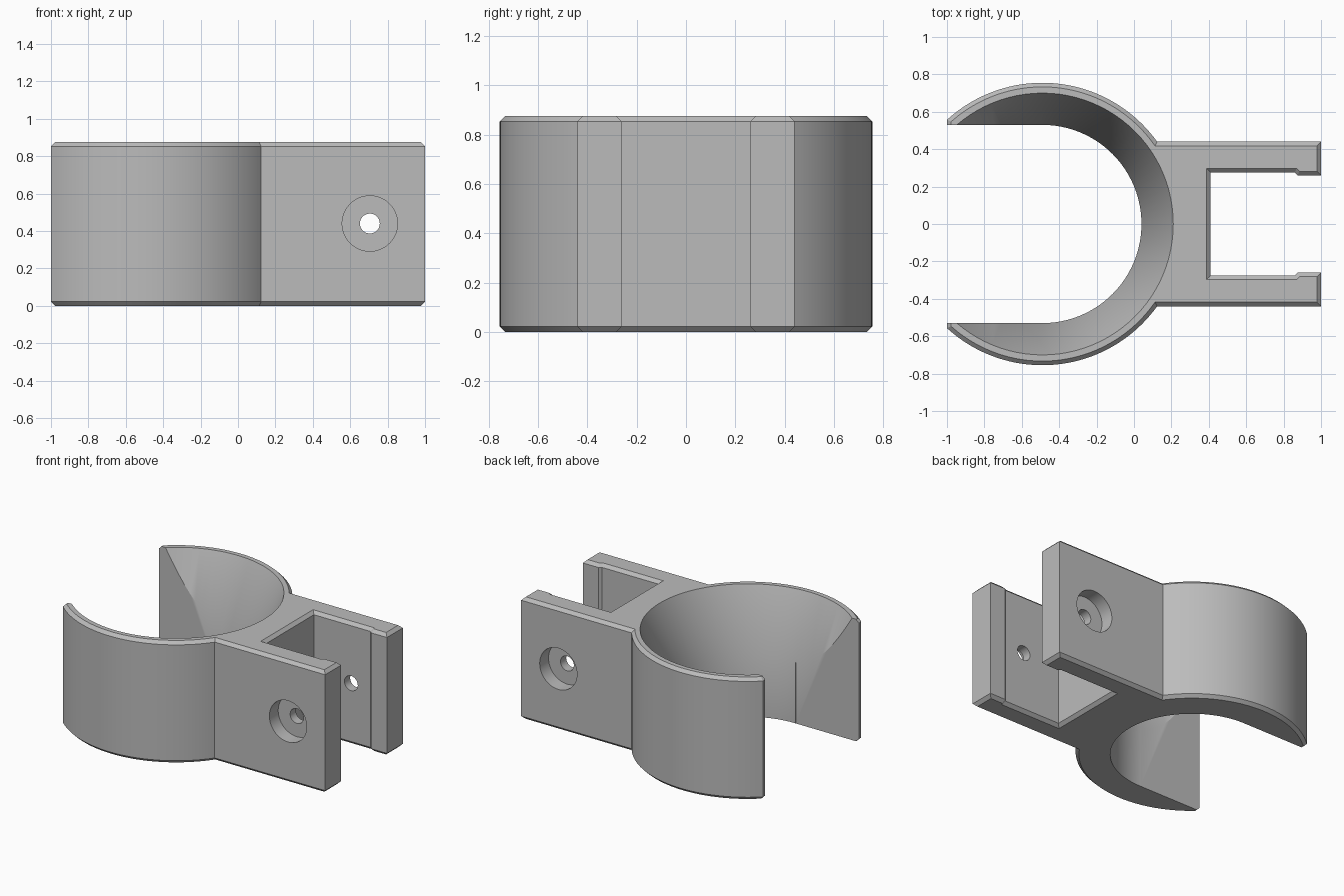
import bpy, bmesh
from math import sin, cos, pi, radians, atan2, sqrt
from mathutils import Matrix

if "Cube" in bpy.data.objects:
    bpy.data.objects.remove(bpy.data.objects["Cube"])

HEIGHT, CX, R_OUT, R_BORE, R_TOP = 0.875, -0.49, 0.755, 0.53, 0.70
ARM, CHAMFER, SEGS = 0.44, 0.022, 96

grey = bpy.data.materials.new("plain_grey")
grey.use_nodes = True
colour = (0.5, 0.5, 0.5, 1)
grey.diffuse_color = colour
grey.node_tree.nodes["Principled BSDF"].inputs["Base Color"].default_value = colour


def make_object(name, bm):
    bmesh.ops.recalc_face_normals(bm, faces=bm.faces)
    mesh = bpy.data.meshes.new(name)
    bm.to_mesh(mesh)
    bm.free()
    mesh.materials.append(grey)
    ob = bpy.data.objects.new(name, mesh)
    bpy.context.collection.objects.link(ob)
    return ob


def cut(target, cutter):
    cutter.hide_render = True
    mod = target.modifiers.new("cut", 'BOOLEAN')
    mod.operation = 'DIFFERENCE'
    mod.solver = 'EXACT'
    mod.object = cutter
    bpy.ops.object.select_all(action='DESELECT')
    target.select_set(True)
    bpy.context.view_layer.objects.active = target
    bpy.ops.object.modifier_apply(modifier=mod.name)
    bpy.data.objects.remove(cutter)


def revolve_cutter(name, rings, matrix):
    """Closed solid of revolution from (radius, height) rings."""
    bm = bmesh.new()
    loops = [[bm.verts.new(matrix @ Matrix.Rotation(2 * pi * i / SEGS, 4, 'Z')
                           @ Matrix.Translation((r, 0, z)).to_translation())
              for i in range(SEGS)] for r, z in rings]
    for a, b in zip(loops, loops[1:]):
        for i in range(SEGS):
            j = (i + 1) % SEGS
            bm.faces.new((a[i], a[j], b[j], b[i]))
    bm.faces.new(loops[0])
    bm.faces.new(loops[-1])
    return make_object(name, bm)


# Half outline: slot, gripping lip, arm, then round clip wall to its open tip
half = [(0.41, 0.275), (0.86, 0.275), (0.875, 0.26), (1, 0.26), (1, ARM)]
start = atan2(ARM, sqrt(R_OUT ** 2 - ARM ** 2))
end = pi - atan2(sqrt(R_OUT ** 2 - (1 + CX) ** 2), 1 + CX)
steps = 40
for i in range(steps + 1):
    a = start + (end - start) * i / steps
    half.append((CX + R_OUT * cos(a), R_OUT * sin(a)))
outline = half + [(x, -y) for x, y in reversed(half)]

# Clip body: extruded outline with chamfered top and bottom rims
bm = bmesh.new()
base = bm.faces.new([bm.verts.new((x, y, 0)) for x, y in outline])
top = bmesh.ops.extrude_face_region(bm, geom=[base], use_keep_orig=True)["geom"]
bmesh.ops.translate(bm, vec=(0, 0, HEIGHT),
                    verts=[v for v in top if isinstance(v, bmesh.types.BMVert)])
bmesh.ops.recalc_face_normals(bm, faces=bm.faces)
rims = [e for e in bm.edges if abs(e.verts[0].co.z - e.verts[1].co.z) < 0.01]
bmesh.ops.bevel(bm, geom=rims, offset=CHAMFER, segments=1, profile=0.5,
                affect='EDGES', clamp_overlap=False)
body = make_object("pipe_clip", bm)

# Bore: straight below, flaring outwards in the upper half
mid = HEIGHT / 2
over = 0.1
flare = (R_TOP - R_BORE) / (HEIGHT - mid)
cut(body, revolve_cutter("bore_cutter",
    [(R_BORE, -over), (R_BORE, mid), (R_TOP + flare * over, HEIGHT + over)],
    Matrix.Translation((CX, 0, 0))))

# Open mouth of the clip
bm = bmesh.new()
bmesh.ops.create_cube(bm, size=1, matrix=Matrix.Translation((CX - 0.51, 0, mid))
                      @ Matrix.Diagonal((1, 2 * R_BORE, 2, 1)))
cut(body, make_object("mouth_cutter", bm))

# Bolt hole through both arms, with a counterbore on each outer side
axis = Matrix.Translation((0.705, 0, 0.44)) @ Matrix.Rotation(radians(90), 4, 'X')
cut(body, revolve_cutter("bolt_cutter", [(0.053, -1), (0.053, 1)], axis))
for side in (-1, 1):
    cut(body, revolve_cutter("counterbore_cutter",
        [(0.148, side * (ARM - 0.1)), (0.148, side * 0.6)], axis))

body.select_set(True)
bpy.context.view_layer.objects.active = body
bpy.ops.object.shade_smooth_by_angle(angle=radians(30))
